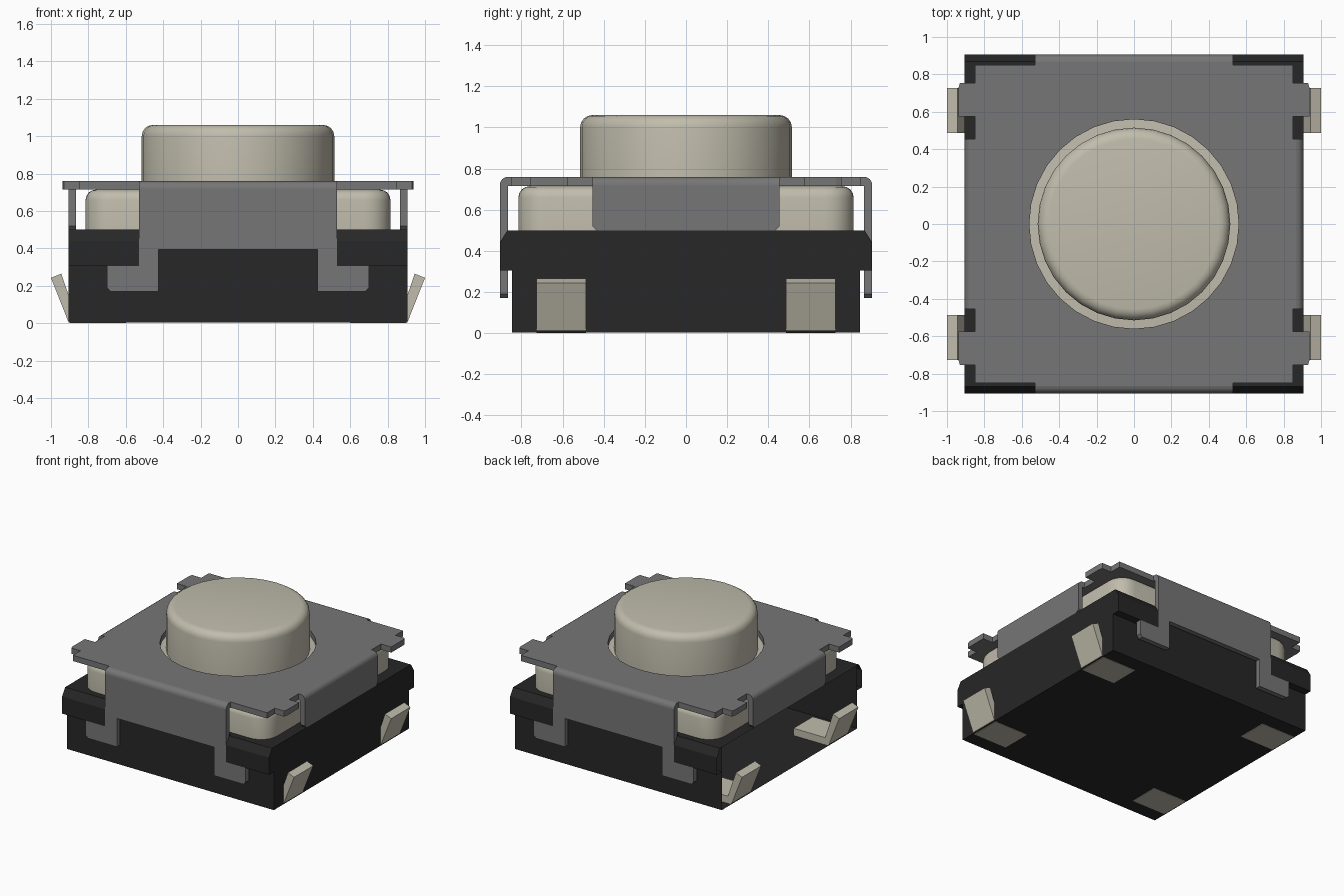
import bpy, bmesh
from math import sin, cos, pi, radians

old = bpy.data.objects.get("Cube")
if old:
    bpy.data.objects.remove(old, do_unlink=True)


def material(name, rgb):
    mat = bpy.data.materials.new(name)
    mat.use_nodes = True
    mat.diffuse_color = (*rgb, 1)
    mat.node_tree.nodes["Principled BSDF"].inputs["Base Color"].default_value = (*rgb, 1)
    return mat


BLACK = material("black plastic", (0.02, 0.02, 0.02))
GREY = material("grey metal", (0.18, 0.18, 0.18))
BEIGE = material("warm beige", (0.53, 0.505, 0.415))


def finish(bm, name, mat, smooth=False):
    bmesh.ops.recalc_face_normals(bm, faces=bm.faces)
    mesh = bpy.data.meshes.new(name)
    bm.to_mesh(mesh)
    bm.free()
    mesh.materials.append(mat)
    obj = bpy.data.objects.new(name, mesh)
    bpy.context.collection.objects.link(obj)
    if smooth:
        bpy.ops.object.select_all(action="DESELECT")
        obj.select_set(True)
        bpy.context.view_layer.objects.active = obj
        bpy.ops.object.shade_smooth_by_angle(angle=radians(35))
    return obj


def prism(name, pts, axis, lo, hi, mat, holes=(), smooth=False):
    """Extrude a flat outline (optionally with holes) along an axis."""
    place = {"x": lambda a, b, c: (c, a, b),
             "y": lambda a, b, c: (a, c, b),
             "z": lambda a, b, c: (a, b, c)}[axis]
    bm = bmesh.new()
    edges = []
    for loop in (pts, *holes):
        vs = [bm.verts.new(place(a, b, lo)) for a, b in loop]
        edges += [bm.edges.new((v, vs[i - 1])) for i, v in enumerate(vs)]
    if holes:
        bmesh.ops.triangle_fill(bm, edges=edges, use_beauty=True)
    else:
        bm.faces.new(vs)
    moved = bmesh.ops.extrude_face_region(bm, geom=bm.faces[:], use_keep_orig=True)
    bmesh.ops.translate(bm, vec=place(0, 0, hi - lo),
                        verts=[g for g in moved["geom"] if isinstance(g, bmesh.types.BMVert)])
    return finish(bm, name, mat, smooth)


def rect(a, b, c, d):
    return [(a, c), (b, c), (b, d), (a, d)]


def flip(pts, s):
    return [(s * a, b) for a, b in pts]


def open_left_end(obj):
    """Remove the end wall at the -x side of the base."""
    bm = bmesh.new()
    bm.from_mesh(obj.data)
    ends = [f for f in bm.faces if f.calc_center_median().x < -0.9]
    bmesh.ops.delete(bm, geom=ends, context="FACES")
    bm.to_mesh(obj.data)
    bm.free()


W = 0.905      # half width of the housing
T = 0.04       # sheet metal thickness
TOP = 0.76     # cover top

# Housing: core block plus four chamfered corner ledges
open_left_end(prism("base_core", rect(-0.845, 0.845, 0.003, 0.5), "x", -W, W, BLACK))
ledge = [(0.845, 0.305), (W, 0.305), (W, 0.44), (0.868, 0.5), (0.845, 0.5)]
for sy, end in ((-1, "front"), (1, "back")):
    prism(f"{end}_left_ledge", flip(ledge, sy), "x", 0.53, W, BLACK)
    open_left_end(prism(f"{end}_right_ledge", flip(ledge, sy), "x", -W, -0.53, BLACK))

# Inner body: rounded block under the cover
bm = bmesh.new()
bmesh.ops.create_cube(bm, size=1)
for v in bm.verts:
    v.co = (v.co.x * 1.63, v.co.y * 1.63, 0.5 if v.co.z < 0 else 0.714)
upright = [e for e in bm.edges if abs(e.verts[0].co.z - e.verts[1].co.z) > 0.1]
bmesh.ops.bevel(bm, geom=upright, offset=0.14, segments=6, profile=0.5, affect="EDGES")
rim = [e for e in bm.edges if all(v.co.z > 0.7 for v in e.verts)]
bmesh.ops.bevel(bm, geom=rim, offset=0.055, segments=4, profile=0.5, affect="EDGES")
finish(bm, "inner_body", BEIGE, True)

# Button: cylinder with a rounded top rim
bm = bmesh.new()
bmesh.ops.create_cone(bm, cap_ends=True, segments=32, radius1=0.515, radius2=0.515, depth=0.36)
bmesh.ops.translate(bm, vec=(0, 0, 0.88), verts=bm.verts)
rim = [e for e in bm.edges if all(v.co.z > 1 for v in e.verts)]
bmesh.ops.bevel(bm, geom=rim, offset=0.06, segments=4, profile=0.5, affect="EDGES")
finish(bm, "button", BEIGE, True)

# Cover plate: one quarter of the outline mirrored around, with a round hole
quarter = [(0.865, 0.455), (0.85, 0.455), (0.85, 0.575), (0.938, 0.575), (0.938, 0.73),
           (0.93, 0.755), (0.85, 0.755), (0.85, 0.85), (0.53, 0.85), (0.53, 0.865)]
half = quarter + [(-x, y) for x, y in reversed(quarter)]
outline = half + [(-x, -y) for x, y in half]
hole = [(0.56 * cos(i * pi / 16), 0.56 * sin(i * pi / 16)) for i in range(32)]
prism("cover_plate", outline, "z", TOP - T - 0.005, TOP, GREY, holes=[hole])

# Folded edges of the cover: rounded bend and hanging flap on each side
bend = [(0.865, TOP - T - 0.005)] + [(0.865, TOP)]
bend += [(0.865 + T * sin(i * pi / 8), TOP - T + T * cos(i * pi / 8)) for i in range(1, 5)]
bend += [(W, TOP - T - 0.005)]

c = 0.02
leg = [(0.53, 0.715), (0.53, 0.305), (0.70, 0.305), (0.70, 0.17 + c),
       (0.70 - c, 0.17), (0.425, 0.17), (0.425, 0.395)]
clip = leg + flip(leg[::-1], -1)
skirt = [(-0.455, 0.715), (-0.455, 0.5 + c), (-0.455 + c, 0.5),
         (0.455 - c, 0.5), (0.455, 0.5 + c), (0.455, 0.715)]

for s, end, side in ((-1, "front", "right"), (1, "back", "left")):
    prism(f"{end}_bend", flip(bend, s), "x", -0.53, 0.53, GREY, smooth=True)
    prism(f"{end}_clip", clip, "y", s * 0.865, s * W, GREY)
    prism(f"{side}_bend", flip(bend, s), "y", -0.455, 0.455, GREY, smooth=True)
    prism(f"{side}_skirt", skirt, "x", s * 0.865, s * W, GREY)

# Solder leads: flat foot under the base, bent upward outside it
lead = [(0.6, 0), (0.895, 0), (0.91, 0.015), (1.0, 0.243), (0.945, 0.265),
        (0.875, 0.06), (0.6, 0.06)]
for sx, side in ((-1, "right"), (1, "left")):
    for sy, end in ((-1, "front"), (1, "back")):
        prism(f"{end}_{side}_lead", flip(lead, sx), "y", sy * 0.487, sy * 0.727, BEIGE)
